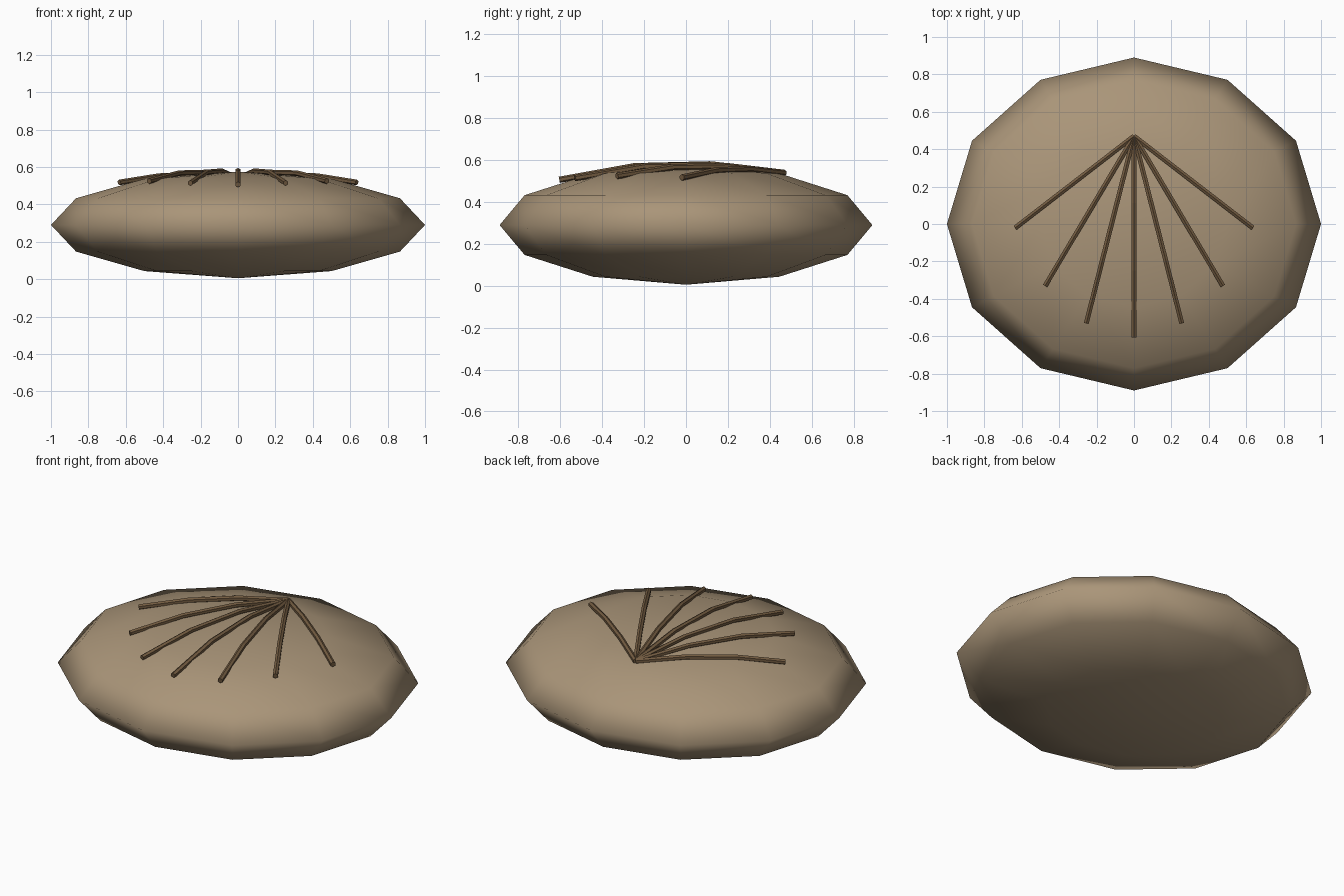
import bpy, bmesh, math
from mathutils import Vector

cube = bpy.data.objects.get("Cube")
if cube:
    bpy.data.objects.remove(cube, do_unlink=True)

RX, RY, RZ, CZ = 1.0, 0.89, 0.285, 0.29
TUBE_RADIUS, SIDES, STEPS = 0.015, 6, 3


def material(name, color):
    m = bpy.data.materials.new(name)
    m.use_nodes = True
    m.diffuse_color = color
    m.node_tree.nodes["Principled BSDF"].inputs["Base Color"].default_value = color
    return m


def add_object(name, bm, mat, smooth):
    bmesh.ops.recalc_face_normals(bm, faces=bm.faces)
    for f in bm.faces:
        f.smooth = smooth
    mesh = bpy.data.meshes.new(name)
    bm.to_mesh(mesh)
    bm.free()
    mesh.materials.append(mat)
    ob = bpy.data.objects.new(name, mesh)
    bpy.context.collection.objects.link(ob)
    return ob


def on_shell(x, y):
    """Point just above the ideal curved top of the shell."""
    return Vector((x, y, CZ + 0.007 + RZ * math.sqrt(1 - (x / RX) ** 2 - (y / RY) ** 2)))


def ridge(name, start, end, mat):
    """Thin capped tube that follows the shell from start to end."""
    pts = [on_shell(*start.lerp(end, i / STEPS)) for i in range(STEPS + 1)]
    side = (pts[-1] - pts[0]).cross(Vector((0, 0, 1))).normalized()
    bm = bmesh.new()
    rings = []
    for i, p in enumerate(pts):
        along = pts[min(i + 1, STEPS)] - pts[max(i - 1, 0)]
        up = side.cross(along).normalized()
        angles = [math.tau * k / SIDES for k in range(SIDES)]
        rings.append([bm.verts.new(p + TUBE_RADIUS * (side * math.sin(a) + up * math.cos(a)))
                      for a in angles])
    for a, b in zip(rings, rings[1:]):
        for k in range(SIDES):
            n = (k + 1) % SIDES
            bm.faces.new((a[k], a[n], b[n], b[k]))
    bm.faces.new(rings[0])
    bm.faces.new(rings[-1])
    return add_object(name, bm, mat, False)


tan = material("sandy tan", (0.40, 0.30, 0.19, 1))
brown = material("ridge brown", (0.17, 0.105, 0.052, 1))

# Flattened low-poly shell
bm = bmesh.new()
bmesh.ops.create_uvsphere(bm, u_segments=12, v_segments=6, radius=1)
for v in bm.verts:
    v.co = (v.co.x * RX, v.co.y * RY, v.co.z * RZ + CZ)
add_object("shell", bm, tan, True)

# Fan of ridges spreading from the hinge
hinge = Vector((0, 0.47))
ridge("ridge_middle", hinge, Vector((0, -0.605)), brown)
for label, x, y in (("inner", 0.255, -0.53), ("outer", 0.475, -0.33), ("edge", 0.635, -0.02)):
    for side, s in (("left", 1), ("right", -1)):
        ridge(f"ridge_{label}_{side}", hinge, Vector((s * x, y)), brown)
